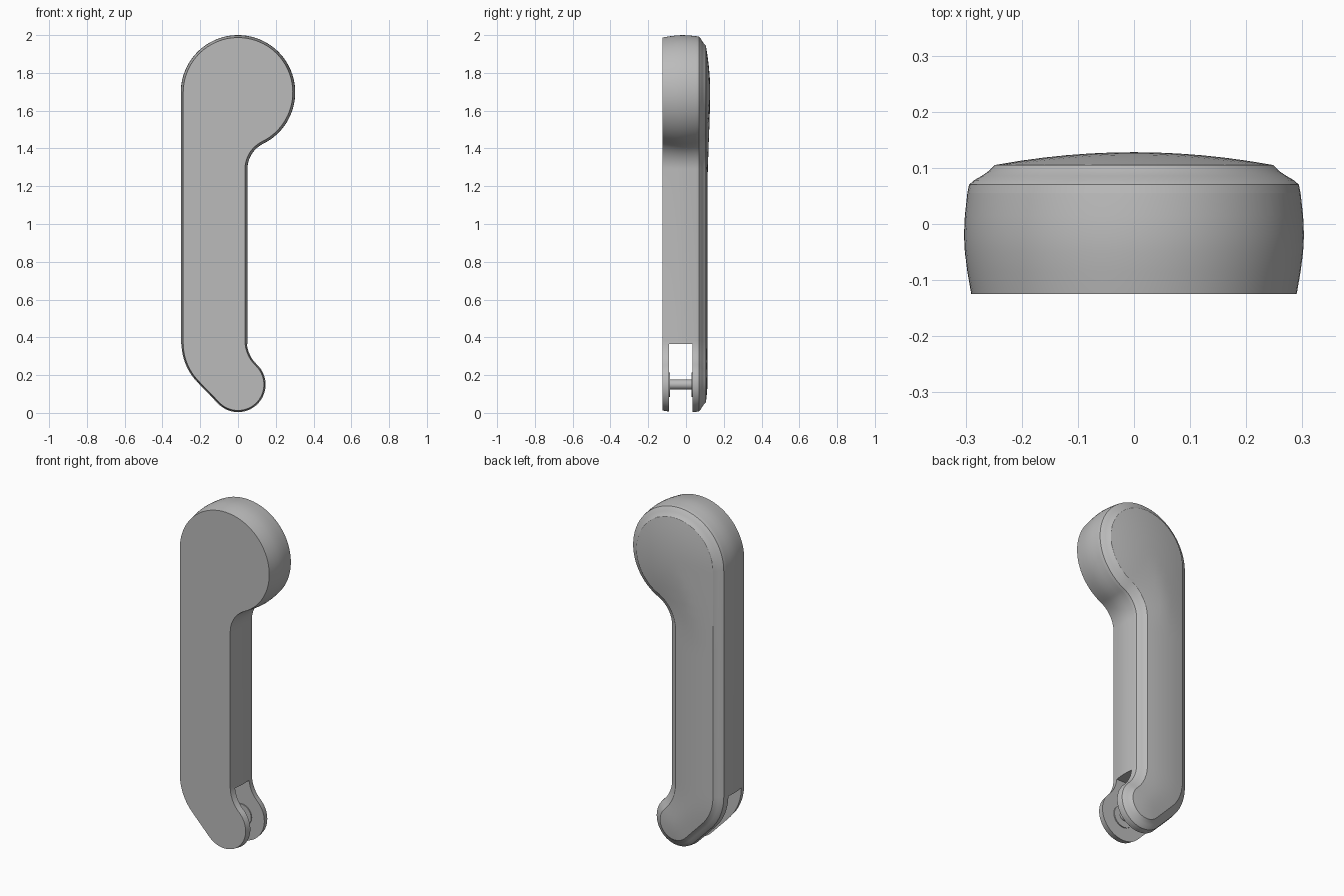
import bpy, bmesh, math
from mathutils import Vector, Matrix
from mathutils.geometry import intersect_point_line

if "Cube" in bpy.data.objects:
    bpy.data.objects.remove(bpy.data.objects["Cube"], do_unlink=True)

# One plain grey for every part
grey = bpy.data.materials.new("plain grey")
grey.use_nodes = True
grey.diffuse_color = (0.5, 0.5, 0.5, 1)
bsdf = next(n for n in grey.node_tree.nodes if n.type == 'BSDF_PRINCIPLED')
bsdf.inputs["Base Color"].default_value = grey.diffuse_color
bsdf.inputs["Roughness"].default_value = 0.6

# Outline dimensions
HEAD_Z, HEAD_R = 1.697, 0.303     # round head
ELBOW_Z = 0.37                    # big bend low on the straight side
TIP_Z, TIP_R = 0.15, 0.15         # round hinge end
NECK_X, NECK_R, BEND_R = 0.05, 0.15, 0.17
SLOT = (-0.09, 0.035, 0.365)      # front wall, back wall, ceiling


def arc(cx, cz, r, a0, a1, n):
    return [(cx + r * math.cos(a0 + (a1 - a0) * i / n),
             cz + r * math.sin(a0 + (a1 - a0) * i / n)) for i in range(n + 1)]


def outline(d):
    """Handle outline in x, z, inset by d: tangent arcs joined by straight lines."""
    pi = math.pi
    nx, bx = NECK_X + NECK_R, NECK_X + BEND_R
    neck_z = HEAD_Z - math.sqrt((HEAD_R + NECK_R) ** 2 - nx ** 2)
    bend_z = TIP_Z + math.sqrt((TIP_R + BEND_R) ** 2 - bx ** 2)
    a_head = math.atan2(neck_z - HEAD_Z, nx)
    a_tip = math.atan2(bend_z - TIP_Z, bx)
    a_elbow = 1.5 * pi - math.acos((HEAD_R - TIP_R) / (ELBOW_Z - TIP_Z))
    return (arc(0, HEAD_Z, HEAD_R - d, a_head, pi, 56)
            + arc(0, ELBOW_Z, HEAD_R - d, pi, a_elbow, 14)
            + arc(0, TIP_Z, TIP_R - d, a_elbow, 2 * pi + a_tip, 36)
            + arc(bx, bend_z, BEND_R + d, pi + a_tip, pi, 14)
            + arc(nx, neck_z, NECK_R + d, pi, pi + a_head, 16))


def loft(bm, profile):
    """Stack inset outlines along y and bridge them; returns the rings."""
    rings = [[bm.verts.new((x, y, z)) for x, z in outline(d)] for d, y in profile]
    n = len(rings[0])
    for a, b in zip(rings, rings[1:]):
        for i in range(n):
            j = (i + 1) % n
            bm.faces.new((a[i], a[j], b[j], b[i]))
    return rings


def finish(name, bm):
    bmesh.ops.recalc_face_normals(bm, faces=bm.faces[:])
    mesh = bpy.data.meshes.new(name)
    bm.to_mesh(mesh)
    bm.free()
    mesh.materials.append(grey)
    obj = bpy.data.objects.new(name, mesh)
    bpy.context.collection.objects.link(obj)
    return obj


def activate(obj):
    bpy.ops.object.select_all(action='DESELECT')
    obj.select_set(True)
    bpy.context.view_layer.objects.active = obj


def smooth(obj):
    activate(obj)
    bpy.ops.object.shade_smooth_by_angle(angle=math.radians(25))


# Front shell with gently bulging sides
bm = bmesh.new()
rings = loft(bm, [(0.013, -0.125), (0.006, -0.085), (0.0015, -0.05),
                  (0, -0.02), (0.0015, 0.015), (0.006, 0.055)])
bm.faces.new(rings[0])
bm.faces.new(rings[-1])
shell = finish("handle_shell", bm)

# Hinge slot cut sideways through the lower end
front, back, ceiling = SLOT
bm = bmesh.new()
size = Matrix.Diagonal((1, back - front, ceiling + 0.2, 1))
place = Matrix.Translation((0, (front + back) / 2, (ceiling - 0.2) / 2))
bmesh.ops.create_cube(bm, size=1, matrix=place @ size)
cutter = finish("slot_cutter", bm)
cutter.hide_render = True
cut = shell.modifiers.new("slot", 'BOOLEAN')
cut.operation, cut.solver, cut.object = 'DIFFERENCE', 'EXACT', cutter
activate(shell)
bpy.ops.object.modifier_apply(modifier=cut.name)
bpy.data.objects.remove(cutter, do_unlink=True)
smooth(shell)

# Back cover: stepped rim, then a softly domed panel
RIM, PANEL_Y = 0.055, 0.105
bm = bmesh.new()
rings = loft(bm, [(0.006, 0.055), (0.009, 0.07), (0.018, 0.078),
                  (0.032, 0.086), (0.045, 0.095), (RIM, PANEL_Y)])
panel = bm.faces.new(rings[-1])
panel_faces = [panel]
cuts = [((0, 0, 0.06 + 0.035 * i), (0, 0, 1)) for i in range(55)]
cuts += [((-0.24 + 0.04 * i, 0, 0), (1, 0, 0)) for i in range(13)]
for co, no in cuts:
    verts = {v for f in panel_faces for v in f.verts}
    edges = {e for f in panel_faces for e in f.edges}
    bmesh.ops.bisect_plane(bm, geom=list(verts) + list(edges) + panel_faces,
                           dist=1e-5, plane_co=co, plane_no=no)
    panel_faces = [f for f in bm.faces
                   if all(abs(v.co.y - PANEL_Y) < 1e-5 for v in f.verts)]
border = [Vector((x, PANEL_Y, z)) for x, z in outline(RIM)]
segments = [(a, b) for a, b in zip(border, border[1:] + border[:1])
            if (a - b).length > 1e-6]


def edge_distance(p):
    best = 1.0
    for a, b in segments:
        q, t = intersect_point_line(p, a, b)
        q = a if t < 0 else b if t > 1 else q
        best = min(best, (p - q).length)
    return best


lifts = {}
for v in {v for f in panel_faces for v in f.verts}:
    t = min(max((v.co.z - 1.2) / 0.4, 0), 1)
    t = t * t * (3 - 2 * t)
    width, height = 0.12 + 0.128 * t, 0.009 + 0.014 * t
    e = min(edge_distance(v.co) / width, 1)
    lifts[v] = height * (1 - (1 - e) ** 2)
bmesh.ops.triangulate(bm, faces=panel_faces)
for v, lift in lifts.items():
    v.co.y += lift
smooth(finish("back_cover", bm))


# Hinge pin and its two washers
def disc(name, radius, y0, y1):
    bm = bmesh.new()
    turn = Matrix.Translation((0, (y0 + y1) / 2, TIP_Z)) @ Matrix.Rotation(math.pi / 2, 4, 'X')
    bmesh.ops.create_cone(bm, cap_ends=True, segments=40, radius1=radius,
                          radius2=radius, depth=y1 - y0, matrix=turn)
    smooth(finish(name, bm))


disc("hinge_pin", 0.026, front - 0.005, back + 0.005)
disc("front_washer", 0.065, front - 0.004, front + 0.006)
disc("back_washer", 0.065, back - 0.006, back + 0.004)
